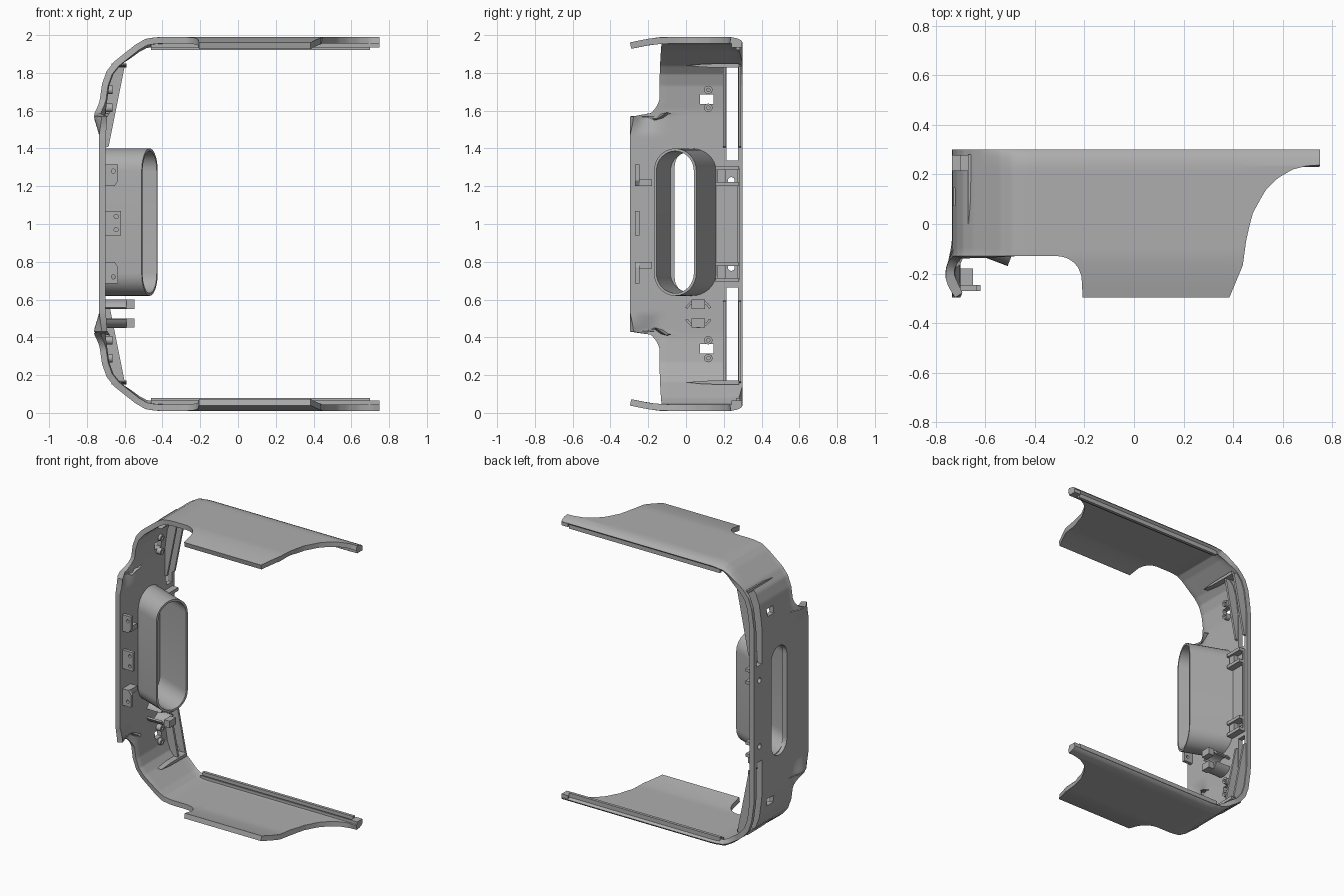
import bpy, bmesh, math
from mathutils import Vector

cube = bpy.data.objects.get("Cube")
if cube:
    bpy.data.objects.remove(cube, do_unlink=True)

grey = bpy.data.materials.new("mid_grey")
grey.use_nodes = True
colour = (0.42, 0.42, 0.42, 1)
grey.diffuse_color = colour
grey.node_tree.nodes["Principled BSDF"].inputs["Base Color"].default_value = colour


def make(name, verts, faces, fix=True):
    me = bpy.data.meshes.new(name)
    me.from_pydata(verts, [], faces)
    if fix:
        bm = bmesh.new()
        bm.from_mesh(me)
        bmesh.ops.recalc_face_normals(bm, faces=bm.faces)
        bm.to_mesh(me)
        bm.free()
    ob = bpy.data.objects.new(name, me)
    me.materials.append(grey)
    bpy.context.collection.objects.link(ob)
    return ob


def prism(name, outline, lo, hi, axis):
    """Extrude a 2D outline; axis 'x' takes (y, z) points, axis 'y' takes (x, z)."""
    place = (lambda p, t: (t, p[0], p[1])) if axis == "x" else (lambda p, t: (p[0], t, p[1]))
    n = len(outline)
    verts = [place(p, t) for t in (lo, hi) for p in outline]
    faces = [list(range(n)), list(range(n, 2 * n))]
    faces += [(i, (i + 1) % n, n + (i + 1) % n, n + i) for i in range(n)]
    return make(name, verts, faces)


def box(name, x, y, z):
    return prism(name, [(y[0], z[0]), (y[1], z[0]), (y[1], z[1]), (y[0], z[1])], *x, "x")


def stadium(width, height, cy=0, cz=0, n=16):
    r, h = width / 2, height / 2 - width / 2
    top = [(math.pi * i / n) for i in range(n + 1)]
    pts = [(cy + r * math.cos(a), cz + h + r * math.sin(a)) for a in top]
    return pts + [(cy - r * math.cos(a), cz - h - r * math.sin(a)) for a in top]


def circle(r, cy, cz, n=24):
    return [(cy + r * math.cos(math.tau * i / n), cz + r * math.sin(math.tau * i / n)) for i in range(n)]


def apply(ob, kind, **props):
    mod = ob.modifiers.new(kind.title(), kind)
    for key, value in props.items():
        setattr(mod, key, value)
    bpy.context.view_layer.objects.active = ob
    bpy.ops.object.modifier_apply(modifier=mod.name)


def cut(ob, cutter):
    apply(ob, "BOOLEAN", operation="DIFFERENCE", solver="EXACT", object=cutter)
    bpy.data.objects.remove(cutter, do_unlink=True)


def smooth(ob):
    bpy.ops.object.select_all(action="DESELECT")
    ob.select_set(True)
    bpy.context.view_layer.objects.active = ob
    bpy.ops.object.shade_smooth_by_angle(angle=math.radians(30))


def interp(table, v):
    if v <= table[0][0]:
        return table[0][1]
    for (a, p), (b, q) in zip(table, table[1:]):
        if v <= b:
            return p + (q - p) * (v - a) / (b - a)
    return table[-1][1]


def clamp(v):
    return max(0.0, min(1.0, v))


# Shell: half profile (x, height from the middle), mirrored into a C
corner = [(-0.735, 0), (-0.735, 0.57), (-0.735, 0.576), (-0.733, 0.61), (-0.715, 0.74),
          (-0.69, 0.81), (-0.65, 0.86), (-0.54, 0.95), (-0.49, 0.98), (-0.44, 0.988), (-0.4, 0.99),
          (-0.212, 0.99), (-0.207, 0.99), (0.385, 0.99), (0.75, 0.99)]
half = [corner[0]]
for a, b in zip(corner, corner[1:]):
    steps = math.ceil(math.dist(a, b) / 0.014)
    half += [(a[0] + (b[0] - a[0]) * k / steps, a[1] + (b[1] - a[1]) * k / steps) for k in range(1, steps + 1)]
profile = [(x, -d) for x, d in reversed(half[1:])] + half
wing_edge = [(0.385, -0.297), (0.44, -0.165), (0.455, -0.05), (0.48, 0.045), (0.53, 0.135),
             (0.58, 0.185), (0.64, 0.22), (0.7, 0.235), (0.75, 0.238)]


def front_edge(x, d):
    if d < 0.573:
        return -0.297
    if x < -0.5:
        return -0.22 + math.sqrt(max(0, 0.09 ** 2 - max(0, 0.67 - d) ** 2))
    if x < -0.21:
        return -0.23 + math.sqrt(max(0, 0.1 ** 2 - max(0, x + 0.31) ** 2))
    return interp(wing_edge, x)


back_drop = [(0.235, 0), (0.27, 0.007), (0.29, 0.016), (0.3, 0.028)]
verts, rows = [], 26
for x, h in profile:
    d = abs(h)
    start = min(front_edge(x, d), 0.238)
    ys = [start + (0.24 - start) * j / (rows - 4) for j in range(rows - 3)] + [0.27, 0.29, 0.3]
    on_wing = clamp((x + 0.62) / 0.15)
    flare = clamp((d - 0.47) / 0.09)
    for y in ys:
        u = clamp((-0.12 - y) / 0.18)
        drop = on_wing * (interp(back_drop, y) + 0.03 * u ** 1.4)
        bulge = (1 - on_wing) * (flare * 0.03 * math.sin(math.pi * u) - 0.015 * flare * u * u)
        verts.append((x - bulge, y, 1 + math.copysign(d - drop, h)))
faces = [(i * rows + j, (i + 1) * rows + j, (i + 1) * rows + j + 1, i * rows + j + 1)
         for i in range(len(profile) - 1) for j in range(rows - 1)]
shell = make("shell", verts, faces, fix=False)
apply(shell, "SOLIDIFY", thickness=0.034, offset=-1, use_even_offset=True)

# Openings in the side wall
cut(shell, prism("slot_cutter", stadium(0.17, 0.76, 0.025, 1.01), -0.9, -0.6, "x"))
for s in (-1, 1):
    zs = lambda a, b: sorted((1 + s * a, 1 + s * b))
    cut(shell, box("window_cutter", (-0.9, -0.5), (0.215, 0.276), zs(0.335, 0.845)))
    cut(shell, box("port_cutter", (-0.9, -0.5), (0.075, 0.145), zs(0.635, 0.685)))
    cut(shell, prism("hole_cutter", circle(0.018, 0.24, 1 + s * 0.23), -0.9, -0.6, "x"))
smooth(shell)

# Slanted tube behind the slot
across = Vector((0.085, 0.225, 0)).normalized()
along = Vector((across.y, -across.x, 0))
centre = Vector((-0.4675, -0.0575, 1.01))
ends = [centre + across * p + Vector((0, 0, q)) for p, q in stadium(0.24, 0.78)]
starts = [p - along * ((p.x + 0.712) / along.x) for p in ends]
n = len(ends)
tube = make("slot_tube", starts + ends, [(i, (i + 1) % n, n + (i + 1) % n, n + i) for i in range(n)])
apply(tube, "SOLIDIFY", thickness=0.014, offset=-1)
smooth(tube)

# Parts repeated above and below the middle
for s, side in ((-1, "lower"), (1, "upper")):
    zs = lambda a, b: sorted((1 + s * a, 1 + s * b))
    gusset = [(-0.715, 0.4), (-0.685, 0.41), (-0.6, 0.835), (-0.645, 0.85), (-0.69, 0.78), (-0.72, 0.6)]
    for y, place in ((0.196, "inner"), (0.277, "back")):
        prism(f"{side}_{place}_gusset", [(x, 1 + s * d) for x, d in gusset], y, y + 0.015, "y")
    # Long rail and end block on the wing
    box(f"{side}_wing_rail", (-0.46, 0.7), (0.265, 0.285), zs(0.92, 0.965))
    box(f"{side}_wing_lip", (-0.46, 0.75), (0.24, 0.25), zs(0.935, 0.97))
    box(f"{side}_wing_end", (0.7, 0.75), (0.25, 0.297), zs(0.935, 0.96))
    # Fin across the bend
    fin = [(0.28, 0.828), (0.28, 0.85), (0.1, 0.848), (0, 0.838), (0.1, 0.83)]
    prism(f"{side}_corner_fin", [(y, 1 + s * d) for y, d in fin], -0.67, -0.59, "x")
    # Screw bosses beside the port
    for d, place in ((0.615, "near"), (0.71, "far")):
        boss = prism(f"{side}_{place}_boss", circle(0.022, 0.118, 1 + s * d), -0.715, -0.665, "x")
        cut(boss, prism("boss_cutter", circle(0.009, 0.118, 1 + s * d), -0.69, -0.6, "x"))
        smooth(boss)
    # Front bracket with a bored tab and rib
    tab = [(-0.71, 0.2), (-0.655, 0.2), (-0.635, 0.23), (-0.635, 0.315), (-0.71, 0.315)]
    front = prism(f"{side}_front_tab", [(x, 1 + s * d) for x, d in tab], -0.27, -0.247, "y")
    cut(front, prism("tab_cutter", circle(0.011, -0.66, 1 + s * 0.28), -0.4, -0.1, "y"))
    box(f"{side}_front_rib", (-0.71, -0.65), (-0.25, -0.18), zs(0.2, 0.235))
    # Back clip
    for d in (0.2, 0.285):
        box(f"{side}_back_clip_arm", (-0.71, -0.655), (0.155, 0.28), zs(d, d + 0.022))
    box(f"{side}_back_clip_web", (-0.71, -0.67), (0.165, 0.21), zs(0.21, 0.3))

# Middle bracket plate with two holes
plate = box("middle_front_tab", (-0.71, -0.62), (-0.27, -0.247), (0.94, 1.07))
for z in (0.97, 1.04):
    cut(plate, prism("tab_cutter", circle(0.011, -0.645, z), -0.4, -0.1, "y"))
box("back_inner_ridge", (-0.71, -0.685), (0.272, 0.282), (0.7, 1.3))

# Split cable ring below the tube
for s, side in ((-1, "lower"), (1, "upper")):
    angles = [math.radians(25 + 130 * i / 16) for i in range(17)]
    arc = [(0.065 + r * math.cos(a), 0.525 + s * r * math.sin(a))
           for r, order in ((0.075, angles), (0.062, angles[::-1])) for a in order]
    smooth(prism(f"{side}_cable_arc", arc, -0.715, -0.59, "x"))
    zc = 0.525 + s * 0.05
    box(f"{side}_cable_catch", (-0.59, -0.548), (0.03, 0.1), (zc - 0.024, zc + 0.024))
